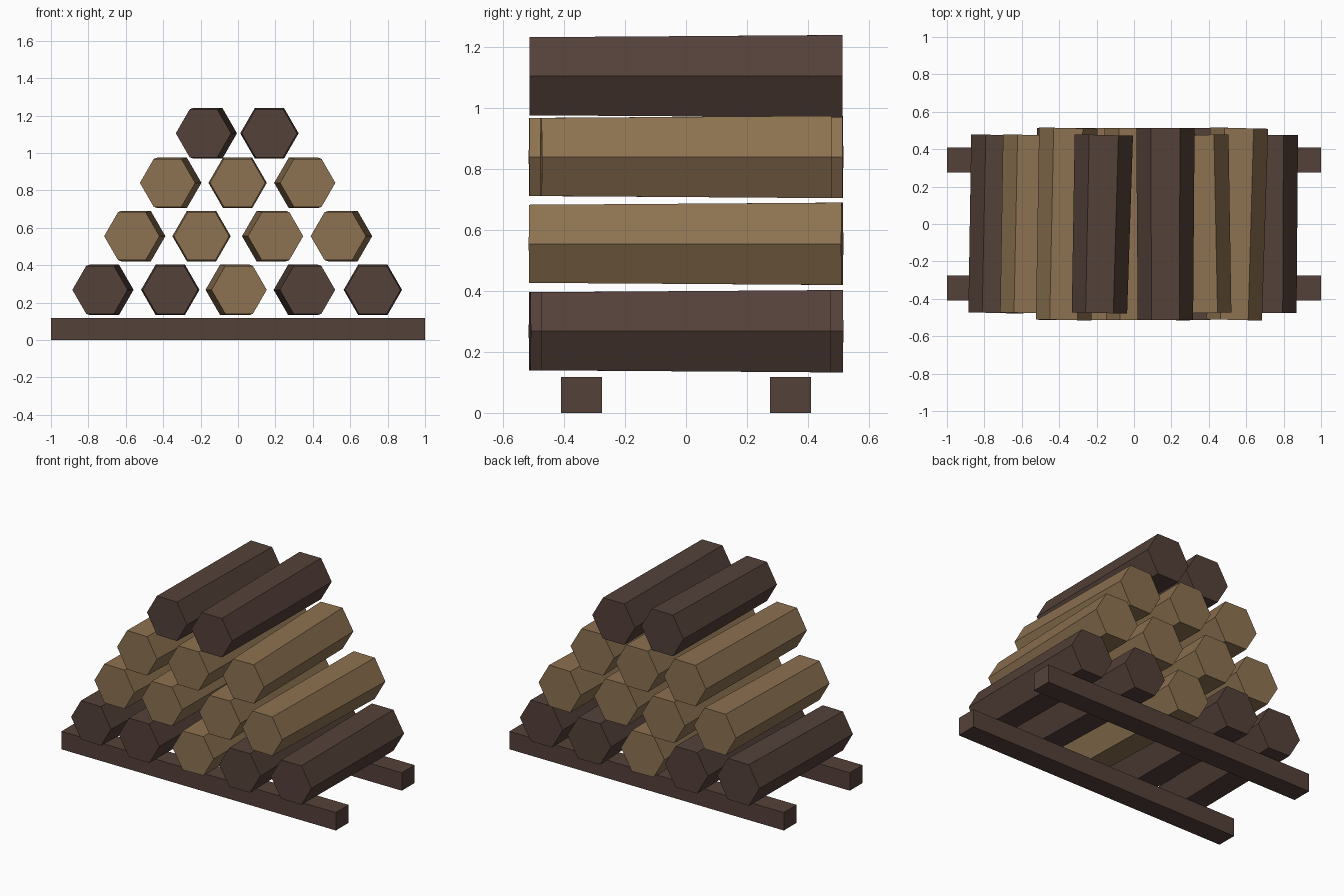
import bpy
import bmesh
from math import cos, sin, pi

cube = bpy.data.objects.get("Cube")
if cube:
    bpy.data.objects.remove(cube, do_unlink=True)


def make_material(name, color):
    mat = bpy.data.materials.new(name)
    mat.use_nodes = True
    mat.diffuse_color = (*color, 1)
    mat.node_tree.nodes["Principled BSDF"].inputs["Base Color"].default_value = (*color, 1)
    return mat


DARK = make_material("dark bark brown", (0.089, 0.053, 0.042))
TAN = make_material("light wood tan", (0.266, 0.168, 0.082))


def add_object(name, bm, mat):
    bmesh.ops.recalc_face_normals(bm, faces=bm.faces)
    mesh = bpy.data.meshes.new(name)
    bm.to_mesh(mesh)
    bm.free()
    mesh.materials.append(mat)
    obj = bpy.data.objects.new(name, mesh)
    bpy.context.collection.objects.link(obj)
    return obj


def add_log(name, x, z, half_length, yaw, mat):
    """Six-sided log along y, a little thicker at the back."""
    bm = bmesh.new()
    front, back = [
        [bm.verts.new((r * cos(i * pi / 3), y, r * sin(i * pi / 3))) for i in range(6)]
        for y, r in ((-half_length, 0.148), (half_length, 0.156))
    ]
    bm.faces.new(front)
    bm.faces.new(back)
    for i in range(6):
        j = (i + 1) % 6
        bm.faces.new((front[i], front[j], back[j], back[i]))
    log = add_object(name, bm, mat)
    log.location = (x, 0, z)
    log.rotation_euler.z = yaw


def add_beam(name, y):
    bm = bmesh.new()
    bmesh.ops.create_cube(bm, size=1)
    bmesh.ops.scale(bm, vec=(2, 0.133, 0.118), verts=bm.verts)
    beam = add_object(name, bm, DARK)
    beam.location = (0, y, 0.059)


# Ground beams
add_beam("front_beam", -0.343)
add_beam("back_beam", 0.343)

# Log rows: height, then for each log its x, turn direction, length and wood
SHORT, LONG = 0.476, 0.513
TURN = 0.0245
rows = [
    (0.268, [(-0.726, -1, SHORT, DARK), (-0.362, 0, LONG, DARK), (-0.006, 1, SHORT, TAN),
             (0.359, 1, LONG, DARK), (0.721, 0, SHORT, DARK)]),
    (0.555, [(-0.556, -1, SHORT, TAN), (-0.195, 0, LONG, TAN), (0.189, 1, SHORT, TAN),
             (0.549, -1, LONG, TAN)]),
    (0.84, [(-0.364, -1, LONG, TAN), (-0.002, 0, LONG, TAN), (0.361, 1, SHORT, TAN)]),
    (1.105, [(-0.173, -1, SHORT, DARK), (0.168, 0, LONG, DARK)]),
]
for r, (z, logs) in enumerate(rows, 1):
    for c, (x, turn, half_length, mat) in enumerate(logs, 1):
        add_log(f"log_row_{r}_number_{c}", x, z, half_length, turn * TURN, mat)
